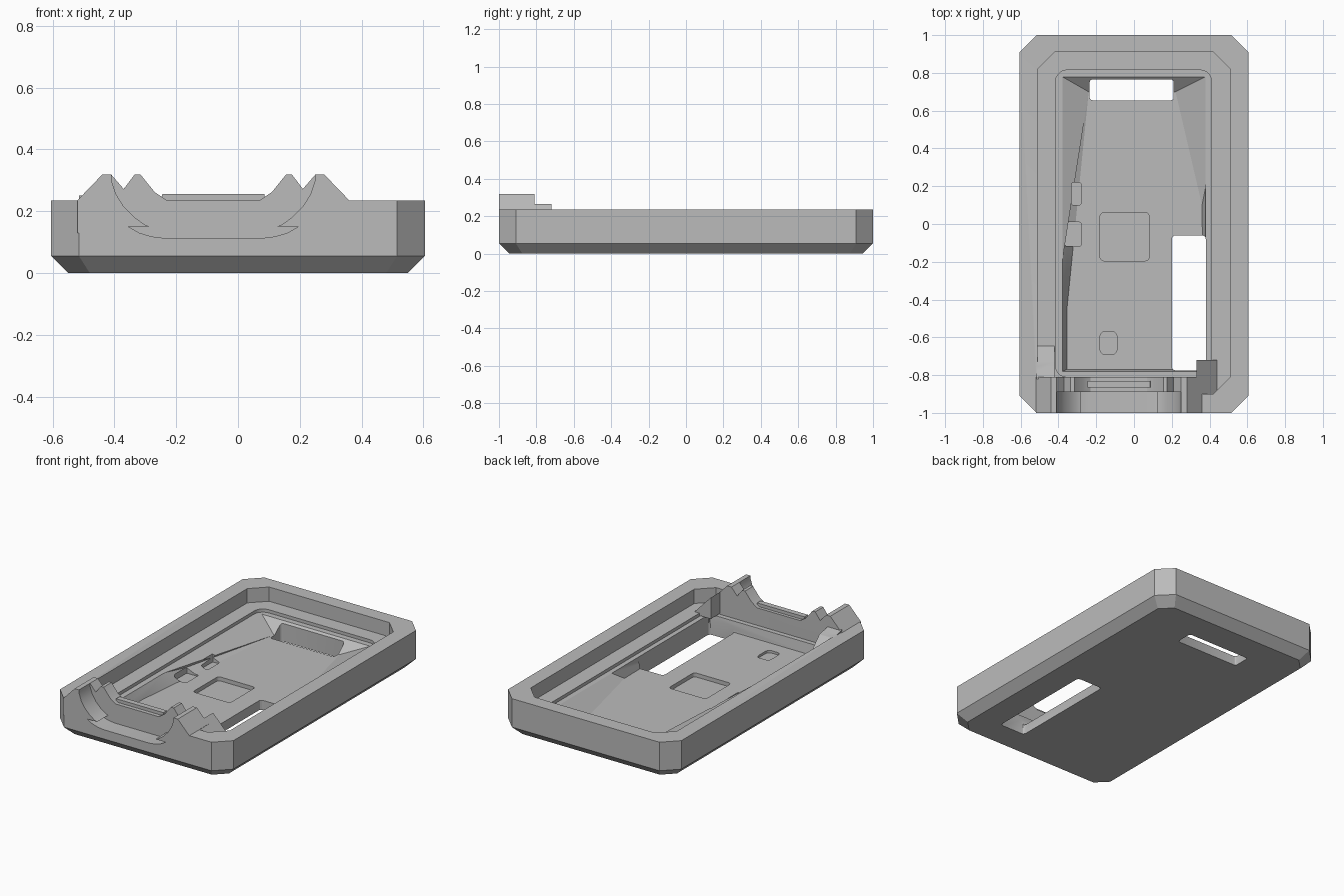
import bpy, bmesh, math

cube = bpy.data.objects.get("Cube")
if cube:
    bpy.data.objects.remove(cube, do_unlink=True)

grey = bpy.data.materials.new("matte grey")
grey.use_nodes = True
grey.diffuse_color = (0.5, 0.5, 0.5, 1)
grey.node_tree.nodes["Principled BSDF"].inputs["Base Color"].default_value = (0.5, 0.5, 0.5, 1)


def loft(name, rings):
    """Closed solid through matching rings of points."""
    bm = bmesh.new()
    loops = [[bm.verts.new(p) for p in ring] for ring in rings]
    n = len(loops[0])
    for a, b in zip(loops, loops[1:]):
        for i in range(n):
            j = (i + 1) % n
            bm.faces.new((a[i], a[j], b[j], b[i]))
    bm.faces.new(loops[0][::-1])
    bm.faces.new(loops[-1])
    bmesh.ops.recalc_face_normals(bm, faces=bm.faces)
    mesh = bpy.data.meshes.new(name)
    bm.to_mesh(mesh)
    bm.free()
    mesh.materials.append(grey)
    ob = bpy.data.objects.new(name, mesh)
    bpy.context.scene.collection.objects.link(ob)
    return ob


def corner_rect(x0, x1, y0, y1, z, r, steps=1):
    """Rectangle with chamfered (one step) or rounded corners."""
    pts = []
    centres = [(x1 - r, y1 - r), (x0 + r, y1 - r), (x0 + r, y0 + r), (x1 - r, y0 + r)]
    for k, (cx, cy) in enumerate(centres):
        for i in range(steps + 1):
            a = math.pi / 2 * (k + i / steps)
            pts.append((cx + r * math.cos(a), cy + r * math.sin(a), z))
    return pts


def pocket(name, x0, x1, y0, y1, z0, z1, r, steps=1):
    return loft(name, [corner_rect(x0, x1, y0, y1, z, r, steps) for z in (z0, z1)])


def extrude_y(name, profile, y0, y1):
    return loft(name, [[(x, y, z) for x, z in profile] for y in (y0, y1)])


def extrude_x(name, profile, x0, x1):
    return loft(name, [[(x, y, z) for y, z in profile] for x in (x0, x1)])


def combine(target, tool, operation):
    """Apply one boolean and discard the tool."""
    mod = target.modifiers.new("combine", 'BOOLEAN')
    mod.object, mod.operation, mod.solver = tool, operation, 'EXACT'
    bpy.context.view_layer.update()
    graph = bpy.context.evaluated_depsgraph_get()
    mesh = bpy.data.meshes.new_from_object(target.evaluated_get(graph))
    target.modifiers.clear()
    target.data = mesh
    bpy.data.objects.remove(tool, do_unlink=True)


def mirrored(half, centre=-0.08):
    """Left half of a profile completed to the right about the cradle centre."""
    return half + [(2 * centre - x, z) for x, z in reversed(half)]


# Outer case with chamfered lower edge
tray = loft("tray", [
    corner_rect(-0.55, 0.55, -0.945, 0.945, 0, 0.07),
    corner_rect(-0.605, 0.605, -1, 1, 0.055, 0.09),
    corner_rect(-0.605, 0.605, -1, 1, 0.235, 0.09)])

# Stepped recess and rounded lip
combine(tray, pocket("upper_recess", -0.51, 0.51, -0.9, 0.91, 0.145, 0.4, 0.09), 'DIFFERENCE')
combine(tray, pocket("lip_recess", -0.415, 0.41, -0.81, 0.815, 0.125, 0.3, 0.06, 5), 'DIFFERENCE')

# Sloping pan floor
floor_edge = [(0.22, 0.70), (-0.24, 0.70), (-0.355, -0.45), (-0.355, -0.77), (0.37, -0.77), (0.36, 0.1)]
pan_edge = [(0.38, 0.78), (-0.38, 0.78), (-0.38, -0.2), (-0.38, -0.78), (0.38, -0.78), (0.38, 0.2)]
combine(tray, loft("pan", [[(x, y, 0.06) for x, y in floor_edge],
                           [(x, y, 0.126) for x, y in pan_edge],
                           [(x, y, 0.2) for x, y in pan_edge]]), 'DIFFERENCE')

# Shallow pockets in the floor
combine(tray, pocket("square_pocket", -0.18, 0.08, -0.195, 0.06, 0.035, 0.1, 0.02, 3), 'DIFFERENCE')
combine(tray, pocket("small_pocket", -0.18, -0.09, -0.69, -0.57, 0.045, 0.1, 0.025, 3), 'DIFFERENCE')
for y0, y1, x0 in ((-0.12, 0.01, -0.365), (0.1, 0.22, -0.33)):
    combine(tray, pocket("side_pocket", x0, -0.28, y0, y1, 0.05, 0.11, 0.01, 2), 'DIFFERENCE')

# Openings through the floor
combine(tray, pocket("back_slot", -0.235, 0.21, 0.655, 0.765, -0.1, 0.3, 0.015, 3), 'DIFFERENCE')
combine(tray, pocket("side_slot", 0.2, 0.38, -0.775, -0.06, -0.1, 0.3, 0.02, 3), 'DIFFERENCE')

# Cradle rising from the front wall, with notched peaks
crest = mirrored([(-0.52, 0.13), (-0.52, 0.235), (-0.44, 0.318), (-0.41, 0.318), (-0.37, 0.272),
                  (-0.335, 0.318), (-0.315, 0.318), (-0.27, 0.262), (-0.23, 0.235)])
combine(tray, extrude_y("cradle", crest, -1, -0.81), 'UNION')
combine(tray, extrude_y("cradle_ridge", [(-0.26, 0.2), (-0.245, 0.255), (0.085, 0.255), (0.1, 0.2)],
                        -0.865, -0.83), 'UNION')

# Wings bracing the cradle against the side walls
combine(tray, extrude_x("right_wing", [(-0.82, 0.13), (-0.82, 0.25), (-0.78, 0.24), (-0.73, 0.23),
                                       (-0.64, 0.14), (-0.64, 0.13)], -0.515, -0.42), 'UNION')
combine(tray, extrude_y("left_wing", [(0.33, 0.13), (0.33, 0.265), (0.36, 0.234), (0.44, 0.15), (0.44, 0.13)],
                        -0.91, -0.72), 'UNION')

# Round-bottomed groove and crescent cut in the cradle front
bowl = mirrored([(-0.41, 0.4), (-0.41, 0.30), (-0.395, 0.255), (-0.37, 0.215),
                 (-0.335, 0.18), (-0.30, 0.155), (-0.28, 0.149)])
combine(tray, extrude_y("groove", bowl, -1.1, -0.89), 'DIFFERENCE')
crescent = mirrored([(-0.355, 0.15), (-0.32, 0.13), (-0.28, 0.118), (-0.24, 0.113)])
combine(tray, extrude_y("crescent", crescent, -1.1, -0.89), 'DIFFERENCE')

# Smooth the curved walls, keep the edges crisp
bpy.ops.object.select_all(action='DESELECT')
tray.select_set(True)
bpy.context.view_layer.objects.active = tray
bpy.ops.object.shade_smooth_by_angle(angle=math.radians(25))
